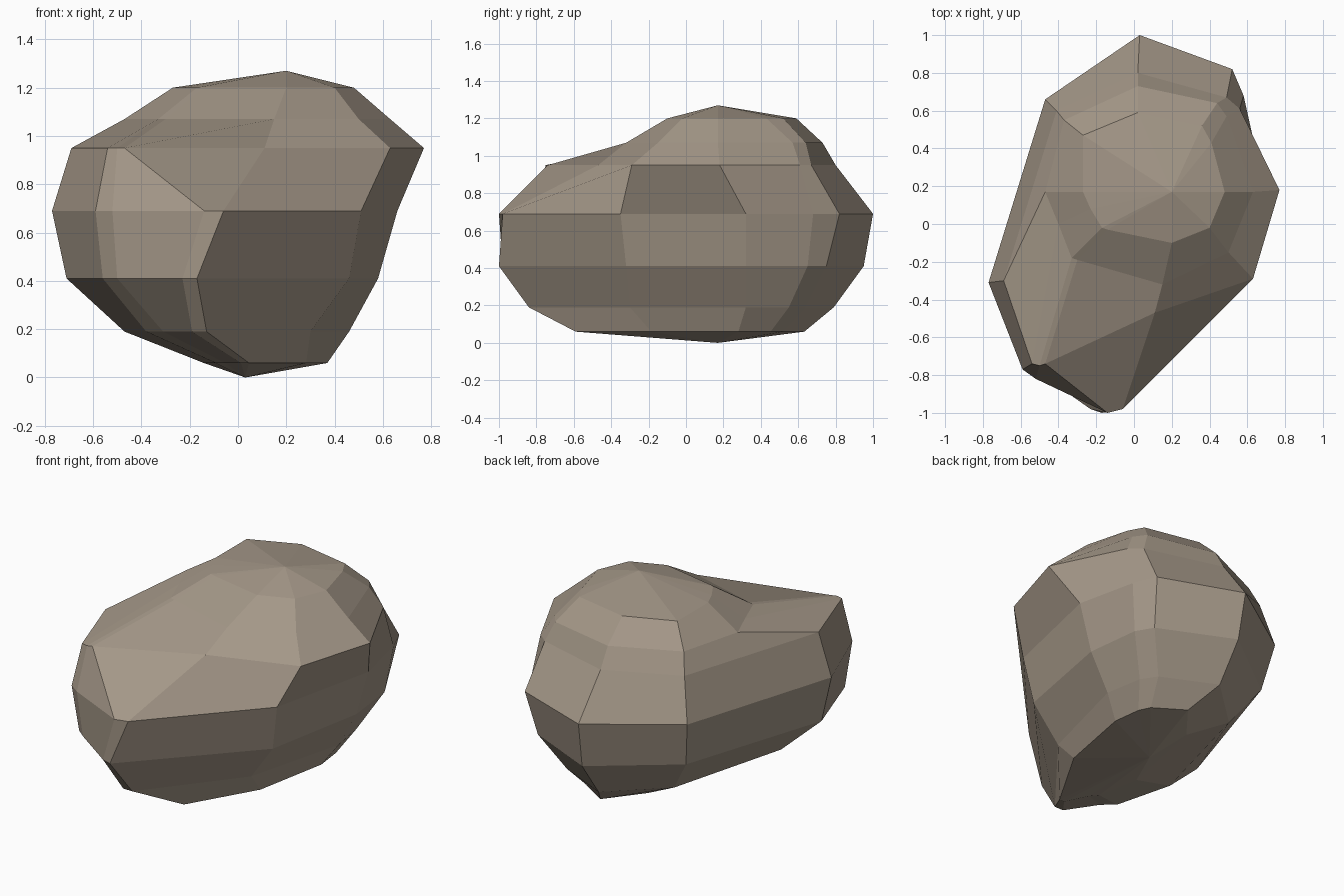
import bpy, bmesh

# Horizontal sections: height -> outline, counterclockwise from the front tip
SECTIONS = {
    0.19: [(-.13, -.84), (.30, -.30), (.46, .32), (.42, .55), (.36, .64), (.04, .79),
           (-.27, .50), (-.47, -.25), (-.38, -.60), (-.31, -.66), (-.19, -.84)],
    0.41: [(-.17, -1.0), (.46, -.32), (.58, .32), (.54, .65), (.48, .75), (.04, .95),
           (-.42, .60), (-.71, -.30), (-.56, -.74), (-.50, -.79), (-.23, -.98)],
    0.69: [(-.06, -.98), (.51, -.35), (.66, .32), (.58, .68), (.52, .82), (.03, 1.0),
           (-.47, .66), (-.77, -.31), (-.59, -.77), (-.52, -.82), (-.14, -1.0)],
    0.95: [(.11, -.47), (.63, -.29), (.77, .18), (.56, .61), (.49, .67), (.02, .80),
           (-.41, .60), (-.69, -.30), (-.54, -.74), (-.50, -.75), (-.47, -.74)],
    1.07: [(.15, -.32), (.50, -.15), (.63, .17), (.49, .57), (.44, .64), (.02, .73),
           (-.37, .55), (-.47, .17), (-.40, .00), (-.33, -.18), (-.30, -.19)],
    1.20: [(.20, -.10), (.40, -.02), (.48, .17), (.41, .43), (.36, .52), (.02, .59),
           (-.27, .47), (-.27, .17), (-.23, .08), (-.17, -.02), (-.14, -.03)],
}

bm = bmesh.new()

# Underside ring: the lowest section drawn in towards the resting point
base = [(.117 + .55 * x, .04 + .75 * y) for x, y in SECTIONS[0.19]]
rings = [[bm.verts.new((x, y, z)) for x, y in pts]
         for z, pts in [(0.06, base), *SECTIONS.items()]]
n = len(base)

# Flat facets between neighbouring sections
for low, high in zip(rings, rings[1:]):
    for i in range(n):
        j = (i + 1) % n
        bm.faces.new((low[i], low[j], high[j], high[i]))

# Close the rock at its resting point and its peak
bottom = bm.verts.new((.03, .17, 0))
peak = bm.verts.new((.20, .17, 1.27))
for i in range(n):
    j = (i + 1) % n
    bm.faces.new((rings[0][j], rings[0][i], bottom))
    bm.faces.new((rings[-1][i], rings[-1][j], peak))
bmesh.ops.recalc_face_normals(bm, faces=bm.faces)

mesh = bpy.data.meshes.new("rock")
bm.to_mesh(mesh)
bm.free()
rock = bpy.data.objects.new("rock", mesh)
bpy.context.collection.objects.link(rock)

# Warm grey stone
stone = bpy.data.materials.new("warm grey stone")
stone.diffuse_color = (.37, .31, .245, 1)
mesh.materials.append(stone)
